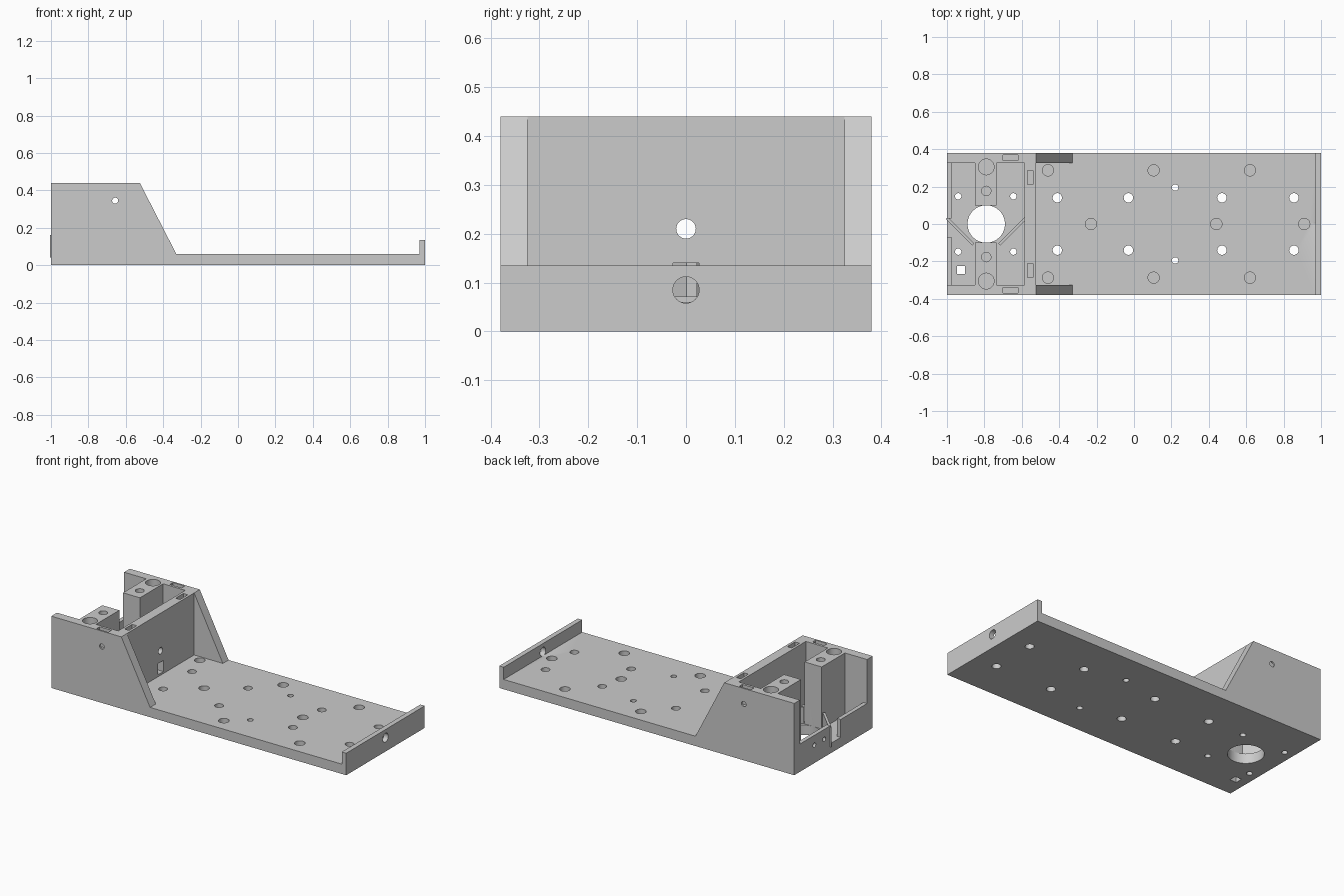
import bpy, bmesh, math
from mathutils import Matrix, Vector

if "Cube" in bpy.data.objects:
    bpy.data.objects.remove(bpy.data.objects["Cube"], do_unlink=True)

grey = bpy.data.materials.new("light_grey")
grey.use_nodes = True
grey.diffuse_color = (0.6, 0.6, 0.6, 1)
grey.node_tree.nodes["Principled BSDF"].inputs["Base Color"].default_value = (0.6, 0.6, 0.6, 1)


def to_object(name, bm):
    bmesh.ops.recalc_face_normals(bm, faces=bm.faces)
    mesh = bpy.data.meshes.new(name)
    bm.to_mesh(mesh)
    bm.free()
    mesh.materials.append(grey)
    obj = bpy.data.objects.new(name, mesh)
    bpy.context.collection.objects.link(obj)
    return obj


def box(name, x, y, z, turn=0):
    spans = (x, y, z)
    centre = Vector([(a + b) / 2 for a, b in spans])
    size = Vector([abs(b - a) for a, b in spans])
    bm = bmesh.new()
    bmesh.ops.create_cube(bm, size=1, matrix=Matrix.LocRotScale(
        centre, Matrix.Rotation(turn, 3, 'Z').to_quaternion(), size))
    return to_object(name, bm)


def cylinder(name, centre, radius, length, axis='Z', sides=32):
    bm = bmesh.new()
    turn = {'X': Matrix.Rotation(math.pi / 2, 4, 'Y'),
            'Y': Matrix.Rotation(math.pi / 2, 4, 'X'), 'Z': Matrix()}[axis]
    bmesh.ops.create_cone(bm, cap_ends=True, segments=sides, radius1=radius,
                          radius2=radius, depth=length,
                          matrix=Matrix.Translation(centre) @ turn)
    return to_object(name, bm)


def prism(name, outline, y0, y1):
    bm = bmesh.new()
    face = bm.faces.new([bm.verts.new((x, y0, z)) for x, z in outline])
    new = bmesh.ops.extrude_face_region(bm, geom=[face])["geom"]
    bmesh.ops.translate(bm, vec=(0, y1 - y0, 0),
                        verts=[v for v in new if isinstance(v, bmesh.types.BMVert)])
    return to_object(name, bm)


HALF, INNER, FLOOR, TOP = 0.38, 0.325, 0.06, 0.44
BAY = -0.79          # middle of the rear bay
SUNK = FLOOR - 0.02  # parts are rooted inside the base

tray = box("mounting_tray", (-1, 1), (-HALF, HALF), (0, FLOOR))

# Solid parts
parts = [
    box("end_lip", (0.97, 1), (-HALF, HALF), (SUNK, 0.135)),
    box("cross_wall", (-0.585, -0.525), (-0.35, 0.35), (SUNK, TOP)),
    box("rear_wall_left", (-1, -0.975), (0.03, 0.35), (SUNK, 0.17)),
    box("rear_wall_right", (-1, -0.975), (-0.35, -0.07), (SUNK, 0.17)),
]
for s in (-1, 1):
    parts += [
        prism("side_wall", [(-1, SUNK), (-0.32, SUNK), (-0.33, FLOOR),
                            (-0.525, TOP), (-1, TOP)], s * INNER, s * HALF),
        box("post", (-0.85, -0.735), (s * 0.1, s * 0.35), (SUNK, TOP)),
        box("cable_guide", (BAY + s * 0.14 - 0.1, BAY + s * 0.14 + 0.1),
            (-0.046, -0.031), (SUNK, 0.16), s * math.pi / 4),
    ]

# Cutters
cuts = [
    cylinder("bay_hole", (BAY, 0, 0.03), 0.1, 0.08, sides=64),
    cylinder("lip_hole", (0.985, 0, 0.085), 0.027, 0.05, 'X'),
    cylinder("wall_hole", (-0.555, 0, 0.21), 0.02, 0.1, 'X'),
    box("wall_window", (-0.6, -0.5), (-0.027, 0.027), (0.072, 0.14)),
    box("floor_window", (-0.947, -0.903), (-0.268, -0.224), (-0.1, 0.1)),
]
for y in (0.185, 0.09):
    cuts.append(cylinder("rear_hole", (-0.99, y, 0.11), 0.014, 0.06, 'X'))
for x in (-0.23, 0.44, 0.91):
    cuts.append(cylinder("blind_hole", (x, 0, FLOOR), 0.03, 0.08))
for s in (-1, 1):
    for x in (-0.41, -0.03, 0.47, 0.855):
        cuts.append(cylinder("through_hole", (x, s * 0.14, 0.03), 0.025, 0.1))
    for x in (-0.46, 0.105, 0.62):
        cuts.append(cylinder("blind_hole", (x, s * 0.287, FLOOR), 0.03, 0.08))
    for x in (-0.94, -0.645):
        cuts.append(cylinder("bay_screw_hole", (x, s * 0.148, 0.03), 0.017, 0.1))
    cuts += [
        cylinder("small_hole", (0.22, s * 0.195, 0.03), 0.017, 0.1),
        cylinder("post_hole", (BAY, s * 0.177, TOP), 0.025, 0.2),
        cylinder("dowel_hole", (BAY, s * 0.305, TOP), 0.042, 0.2),
        cylinder("side_hole", (-0.657, s * 0.355, 0.345), 0.016, 0.1, 'Y'),
        box("side_nut_slot", (-0.7, -0.62), (s * 0.34, s * 0.37), (0.32, 0.5)),
        box("cross_nut_slot", (-0.57, -0.54), (s * 0.21, s * 0.285), (0.32, 0.5)),
    ]

# Weld the parts on, then drill
bpy.ops.object.select_all(action='DESELECT')
bpy.context.view_layer.objects.active = tray
tray.select_set(True)
for group, operation in ((parts, 'UNION'), (cuts, 'DIFFERENCE')):
    for helper in group:
        helper.hide_render = True
        mod = tray.modifiers.new("shape", 'BOOLEAN')
        mod.operation = operation
        mod.solver = 'EXACT'
        mod.object = helper
        bpy.ops.object.modifier_apply(modifier=mod.name)
        bpy.data.objects.remove(helper, do_unlink=True)

bpy.ops.object.shade_smooth_by_angle(angle=math.radians(30))
